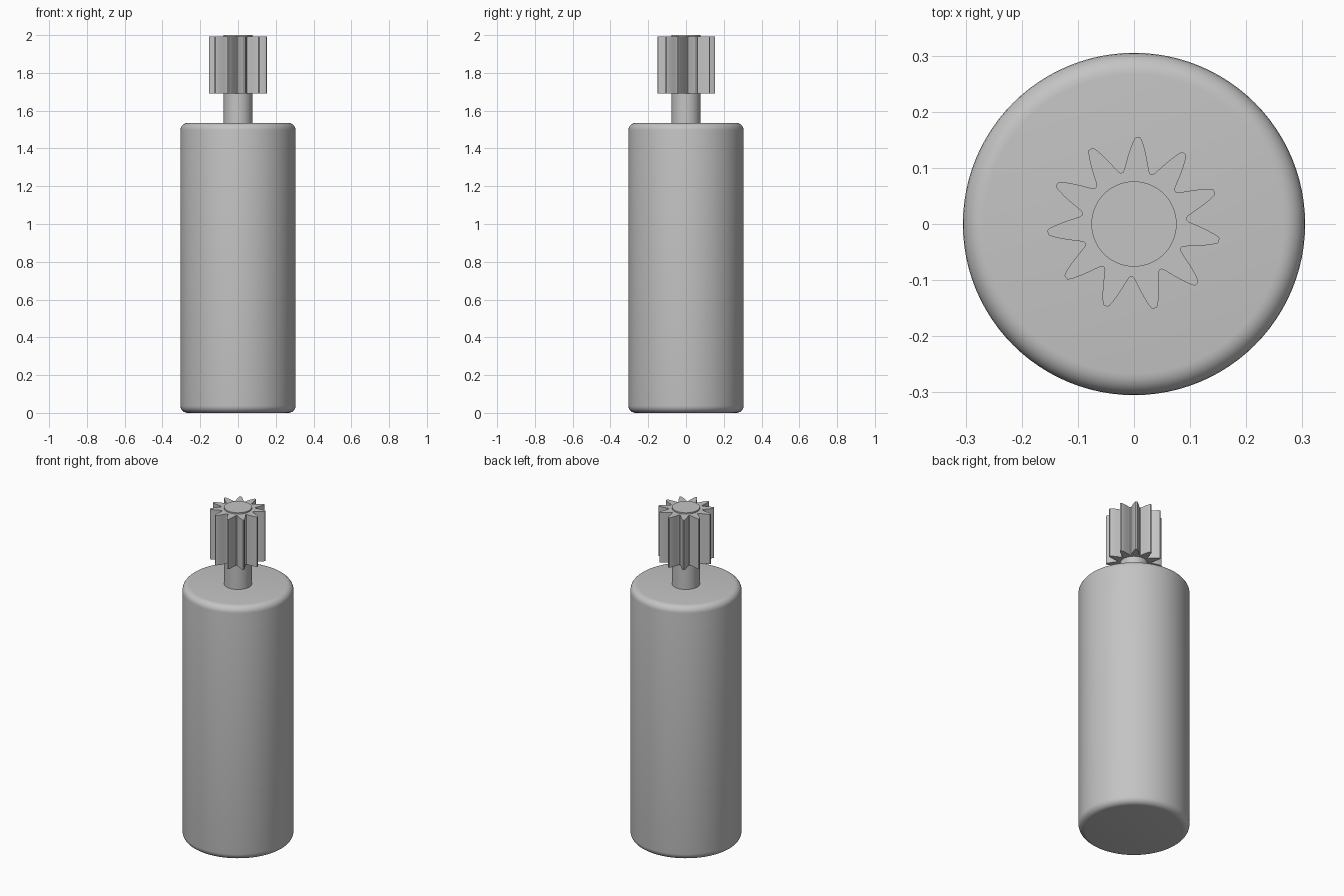
import bpy, math

cube = bpy.data.objects.get("Cube")
if cube:
    bpy.data.objects.remove(cube, do_unlink=True)

# Single plain metal colour
metal = bpy.data.materials.new("grey metal")
metal.use_nodes = True
GREY = (0.55, 0.55, 0.55, 1)
metal.diffuse_color = GREY
metal.node_tree.nodes["Principled BSDF"].inputs["Base Color"].default_value = GREY


def finish(obj, name):
    obj.name = name
    obj.data.materials.append(metal)
    bpy.ops.object.select_all(action='DESELECT')
    obj.select_set(True)
    bpy.context.view_layer.objects.active = obj
    bpy.ops.object.shade_smooth_by_angle(angle=math.radians(30))
    return obj


def cylinder(name, radius, bottom, top, sides):
    bpy.ops.mesh.primitive_cylinder_add(
        vertices=sides, radius=radius, depth=top - bottom,
        location=(0, 0, (bottom + top) / 2))
    return bpy.context.object


def prism(name, outline, bottom, top):
    n = len(outline)
    verts = [(x, y, z) for z in (bottom, top) for x, y in outline]
    faces = [tuple(reversed(range(n))), tuple(range(n, 2 * n))]
    faces += [(i, (i + 1) % n, n + (i + 1) % n, n + i) for i in range(n)]
    mesh = bpy.data.meshes.new(name)
    mesh.from_pydata(verts, [], faces)
    obj = bpy.data.objects.new(name, mesh)
    bpy.context.collection.objects.link(obj)
    return finish(obj, name)


# Motor body with rounded rims
body = cylinder("motor_body", 0.305, 0, 1.535, 96)
rim = body.modifiers.new("rounded rims", 'BEVEL')
rim.width = 0.038
rim.segments = 6
rim.limit_method = 'ANGLE'
rim.angle_limit = math.radians(40)
bpy.ops.object.modifier_apply(modifier=rim.name)
finish(body, "motor_body")

# Drive shaft, standing slightly proud of the gear
finish(cylinder("drive_shaft", 0.076, 1.5, 2.0, 64), "drive_shaft")

# Pinion gear: half a tooth as (radius, half angle), mirrored and repeated
TEETH = 11
PITCH = 360 / TEETH
FLANK = [(0.094, 15.2), (0.097, 13.4), (0.106, 11), (0.12, 8.1),
         (0.132, 5.9), (0.144, 3.8), (0.152, 2.3), (0.1545, 1.4)]
tooth = [(r, -a) for r, a in FLANK] + [(r, a) for r, a in reversed(FLANK)]
outline = []
for i in range(TEETH):
    for r, a in tooth:
        t = math.radians(87.3 + i * PITCH + a)
        outline.append((r * math.cos(t), r * math.sin(t)))
prism("pinion_gear", outline, 1.69, 1.992)
